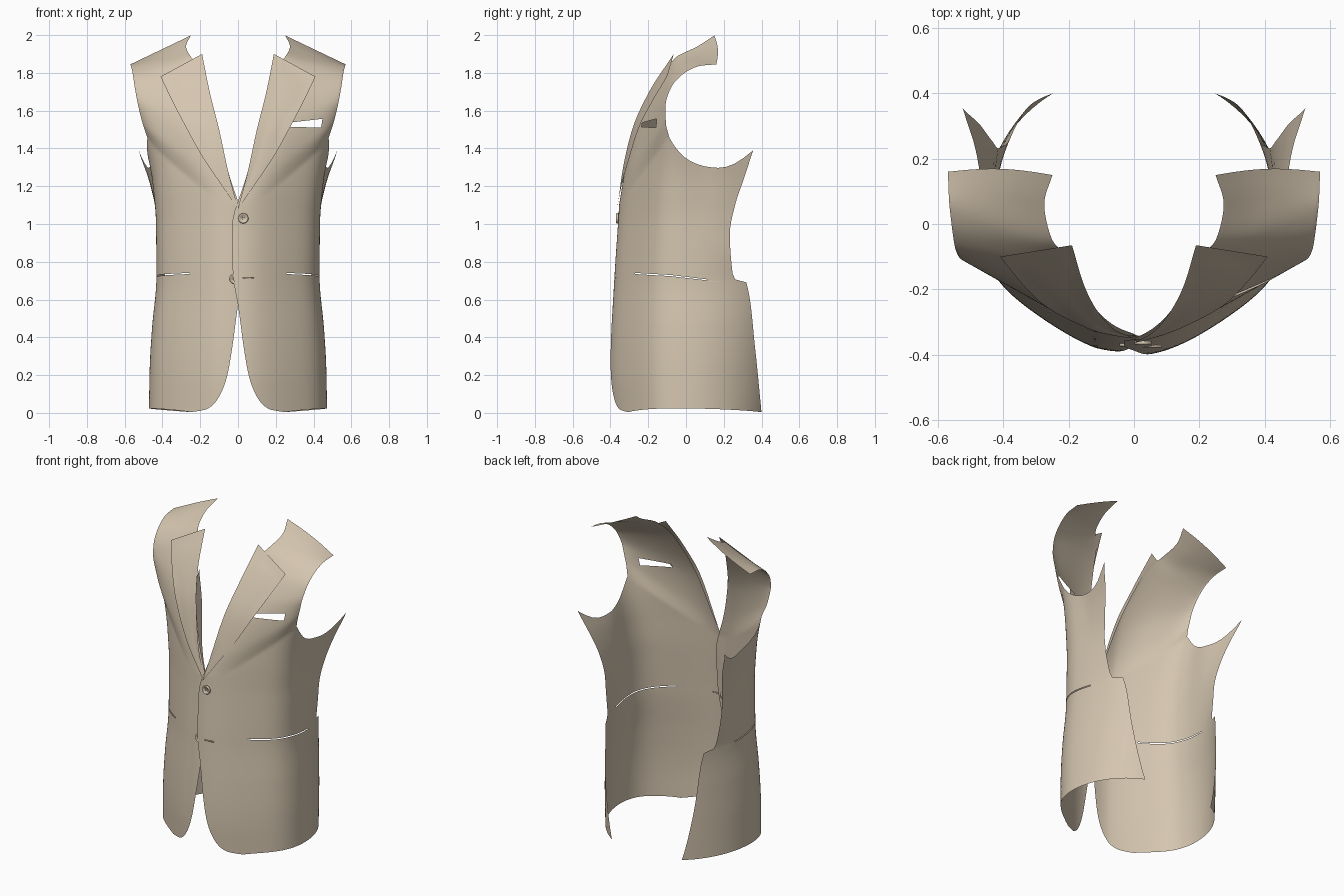
import bpy, bmesh, math
from mathutils import Vector
from mathutils.bvhtree import BVHTree

if "Cube" in bpy.data.objects:
    bpy.data.objects.remove(bpy.data.objects["Cube"])

cloth = bpy.data.materials.new("tan_cloth")
cloth.diffuse_color = (0.66, 0.56, 0.43, 1)
cloth.use_nodes = True
cloth.node_tree.nodes["Principled BSDF"].inputs["Base Color"].default_value = cloth.diffuse_color


def curve1(tab, x):
    """Smooth interpolation of a table of (x, value) pairs without overshoot."""
    n = len(tab)
    if x <= tab[0][0]:
        return tab[0][1]
    if x >= tab[-1][0]:
        return tab[-1][1]
    d = [(tab[i + 1][1] - tab[i][1]) / (tab[i + 1][0] - tab[i][0]) for i in range(n - 1)]
    i = max(k for k in range(n - 1) if tab[k][0] <= x)

    def tangent(k):
        if k == 0 or k == n - 1:
            return d[min(k, n - 2)]
        p = d[k - 1] * d[k]
        return 0 if p <= 0 else 2 * p / (d[k - 1] + d[k])
    h = tab[i + 1][0] - tab[i][0]
    t = (x - tab[i][0]) / h
    return (tab[i][1] * (1 + 2 * t) * (1 - t) ** 2 + tangent(i) * h * t * (1 - t) ** 2
            + tab[i + 1][1] * t * t * (3 - 2 * t) + tangent(i + 1) * h * t * t * (t - 1))


def curve3(pts, t):
    """Smooth 3D curve through points, t from 0 to 1."""
    u = t * (len(pts) - 1)
    return Vector([curve1([(i, p[c]) for i, p in enumerate(pts)], u) for c in range(3)])


# Body shape by height: half width, front depth, back depth, front edge x, back edge y
WIDTH = [(0, .472), (.25, .467), (.45, .455), (.72, .432), (1, .434), (1.2, .45), (1.3, .465), (1.46, .503)]
FRONT = [(0, .395), (.2, .403), (.7, .38), (1, .36), (1.2, .347), (1.46, .31)]
BACK = [(0, .47), (.7, .55), (1, .9), (1.3, 1.2)]
EDGE = [(0, .29), (.008, .22), (.02, .165), (.06, .117), (.14, .075), (.22, .052), (.35, .03), (.57, 0),
        (.68, -.02), (.8, -.03), (1, -.03), (1.06, -.02), (1.12, 0)]
REAR = [(0, .4), (.35, .365), (.69, .32), (.705, .262), (.75, .245), (.95, .232), (1.1, .26), (1.25, .31), (1.39, .355)]
# Armhole edge by depth: front, bottom, rear tip
TOP = [(-.09, 1.46), (-.055, 1.405), (-.02, 1.365), (.02, 1.335), (.1, 1.305), (.18, 1.297), (.255, 1.318), (.355, 1.39)]
NECK = [(.05, -.325, 1.27), (.11, -.27, 1.5), (.16, -.18, 1.7), (.2, -.1, 1.83),
        (.25, -.05, 1.885), (.275, .06, 1.94), (.25, .15, 1.998)]
ARMHOLE = [(.507, -.107, 1.54), (.528, -.108, 1.625), (.546, -.08, 1.72), (.559, 0, 1.805),
           (.567, .08, 1.838), (.57, .16, 1.845)]
LAPEL_IN = [(0, -.362, 1.085), (.05, -.338, 1.27), (.1, -.285, 1.5), (.15, -.195, 1.7), (.19, -.065, 1.9)]
LAPEL_OUT = [(0, -.362, 1.08), (.09, -.335, 1.21), (.185, -.3, 1.35), (.28, -.245, 1.52),
             (.35, -.175, 1.655), (.41, -.1, 1.78)]


def body(s, z):
    a, b, c = curve1(WIDTH, z), curve1(FRONT, z), curve1(BACK, z)
    t0 = math.asin(curve1(EDGE, z) / a)
    t1 = math.acos(-curve1(REAR, z) / c)
    t = t0 + (t1 - t0) * s
    x, y = a * math.sin(t), -(b if t < math.pi / 2 else c) * math.cos(t)
    if t < math.pi / 2:  # flatter front
        y += .045 * math.sin(2 * t) ** 2 * math.cos(t)
    # flare towards the underarm tip
    x += .24 * max(0, y - .1) * min(1, max(0, (z - .95) / .4))
    return Vector((x, y, z))


def top_height(s):
    z = 1.35
    for _ in range(8):
        y = body(s, z).y
        if y < -.09:  # break line rising to the armhole
            new = 1.1 + .36 * (y + .355) / .265
        else:
            new = curve1(TOP, y)
        z = (z + new) / 2
    return z


def fill(bm, rows):
    for r0, r1 in zip(rows, rows[1:]):
        for j in range(min(len(r0), len(r1)) - 1):
            bm.faces.new((r0[j], r0[j + 1], r1[j + 1], r1[j]))


def cut_slot(bm, poly, ax):
    """Cut a convex hole, outlined counter-clockwise in (axis ax, z)."""
    lo, hi = min(p[0] for p in poly) - .05, max(p[0] for p in poly) + .05
    zl, zh = min(p[1] for p in poly) - .05, max(p[1] for p in poly) + .05
    planes = []
    for (u0, z0), (u1, z1) in zip(poly, poly[1:] + poly[:1]):
        co, no = Vector((0, 0, z0)), Vector((0, 0, -(u1 - u0)))
        co[ax], no[ax] = u0, z1 - z0
        planes.append((co, no.normalized()))

    def near():
        out = []
        for f in bm.faces:
            c = f.calc_center_median()
            if lo < c[ax] < hi and zl < c.z < zh:
                out.append(f)
        return out
    for co, no in planes:
        fs = near()
        geom = list({v for f in fs for v in f.verts}) + list({e for f in fs for e in f.edges}) + fs
        bmesh.ops.bisect_plane(bm, geom=geom, plane_co=co, plane_no=no, dist=1e-5)
    dead = [f for f in near() if all((f.calc_center_median() - co).dot(no) < 0 for co, no in planes)]
    bmesh.ops.delete(bm, geom=dead, context='FACES')


def finish(bm, name, side=1):
    for v in bm.verts:
        if side < 0:  # the right half tucks behind the left at the centre
            v.co.y += .014 * max(0, 1 - abs(v.co.x) / .12)
        v.co.x *= side
    bmesh.ops.recalc_face_normals(bm, faces=bm.faces)
    for f in bm.faces:
        f.smooth = True
    me = bpy.data.meshes.new(name)
    bm.to_mesh(me)
    bm.free()
    me.materials.append(cloth)
    ob = bpy.data.objects.new(name, me)
    bpy.context.collection.objects.link(ob)
    return ob


COLS = 56
for side, label in ((1, "left"), (-1, "right")):
    # Front panel, from hem to armhole
    bm = bmesh.new()
    heights = sorted([1.05 * (i / 60) ** 1.6 for i in range(61)] + [.69, .705])
    S = [j / COLS for j in range(COLS + 1)]
    rows = []
    for h in heights:
        k = h / 1.05
        rows.append([bm.verts.new(body(s, h + (.004 + .02 * math.sin(math.pi * s)) * (1 - k))) for s in S])
    tops = [top_height(s) for s in S]
    tops[0] = 1.1
    for i in range(1, 13):
        rows.append([bm.verts.new(body(s, 1.05 + (zt - 1.05) * i / 12)) for s, zt in zip(S, tops)])
    # Chest and shoulder, between the neck edge and the armhole
    last = rows[-1]
    n = max(range(COLS + 1), key=lambda j: tops[j])
    base = [v.co.copy() for v in last[:n + 1]]
    neck = [tuple(base[0])] + NECK
    arm = [tuple(base[n])] + ARMHOLE
    upper = [last[:n + 1]]
    for i in range(1, 41):
        t = i / 40
        p, q = curve3(neck, t), curve3(arm, t)
        row = []
        for j in range(n + 1):
            c = p.lerp(q, j / n) + (base[j] - base[0].lerp(base[n], j / n)) * (1 - t)
            c.y += .014 * math.sin(math.pi * j / n) * t ** 6
            row.append(bm.verts.new(c))
        upper.append(row)
    fill(bm, rows)
    fill(bm, upper)
    tree = BVHTree.FromBMesh(bm)
    # Side pocket slit, and the breast pocket opening on the left only
    cut_slot(bm, [(-.27, .735), (-.08, .724), (-.08, .73), (-.27, .741)], 1)
    cut_slot(bm, [(-.08, .724), (.11, .702), (.11, .707), (-.08, .73)], 1)
    if side > 0:
        cut_slot(bm, [(.265, 1.515), (.44, 1.51), (.447, 1.557), (.265, 1.536)], 0)
    finish(bm, label + "_front_panel", side)

    # Lapel, laid just in front of the panel
    bm = bmesh.new()
    rows = []
    for i in range(41):
        p, q = curve3(LAPEL_IN, i / 40), curve3(LAPEL_OUT, i / 40)
        row = []
        for j in range(17):
            c = p.lerp(q, j / 16)
            hit = tree.ray_cast(Vector((c.x, -2, c.z)), Vector((0, 1, 0)))[0]
            if hit:
                c.y = min(c.y, hit.y - .008)
            row.append(bm.verts.new(c))
        rows.append(row)
    fill(bm, rows)
    finish(bm, label + "_lapel", side)


def button(name, x, y, z):
    """Round button with a raised rim and four thread studs."""
    prof = [(0, .002), (.016, .002), (.019, .007), (.024, .008), (.027, .004), (.027, -.004), (0, -.004)]
    bm = bmesh.new()
    rings = []
    for k in range(25):
        a = 2 * math.pi * k / 24
        rings.append([bm.verts.new((x + r * math.cos(a), y - h, z + r * math.sin(a))) for r, h in prof])
    fill(bm, rings)
    bmesh.ops.remove_doubles(bm, verts=bm.verts, dist=1e-5)
    for k in range(4):
        a = math.pi / 4 + k * math.pi / 2
        res = bmesh.ops.create_cube(bm, size=.005)
        bmesh.ops.translate(bm, verts=res["verts"],
                            vec=(x + .007 * math.cos(a), y - .003, z + .007 * math.sin(a)))
    finish(bm, name)


button("upper_button", .028, -.362, 1.03)
button("lower_button", -.018, -.368, .71)

# Stitched buttonhole on the left front
bm = bmesh.new()
res = bmesh.ops.create_cube(bm, size=1)
bmesh.ops.scale(bm, verts=res["verts"], vec=(.062, .008, .005))
bmesh.ops.translate(bm, verts=res["verts"], vec=(.055, -.374, .713))
finish(bm, "buttonhole")
